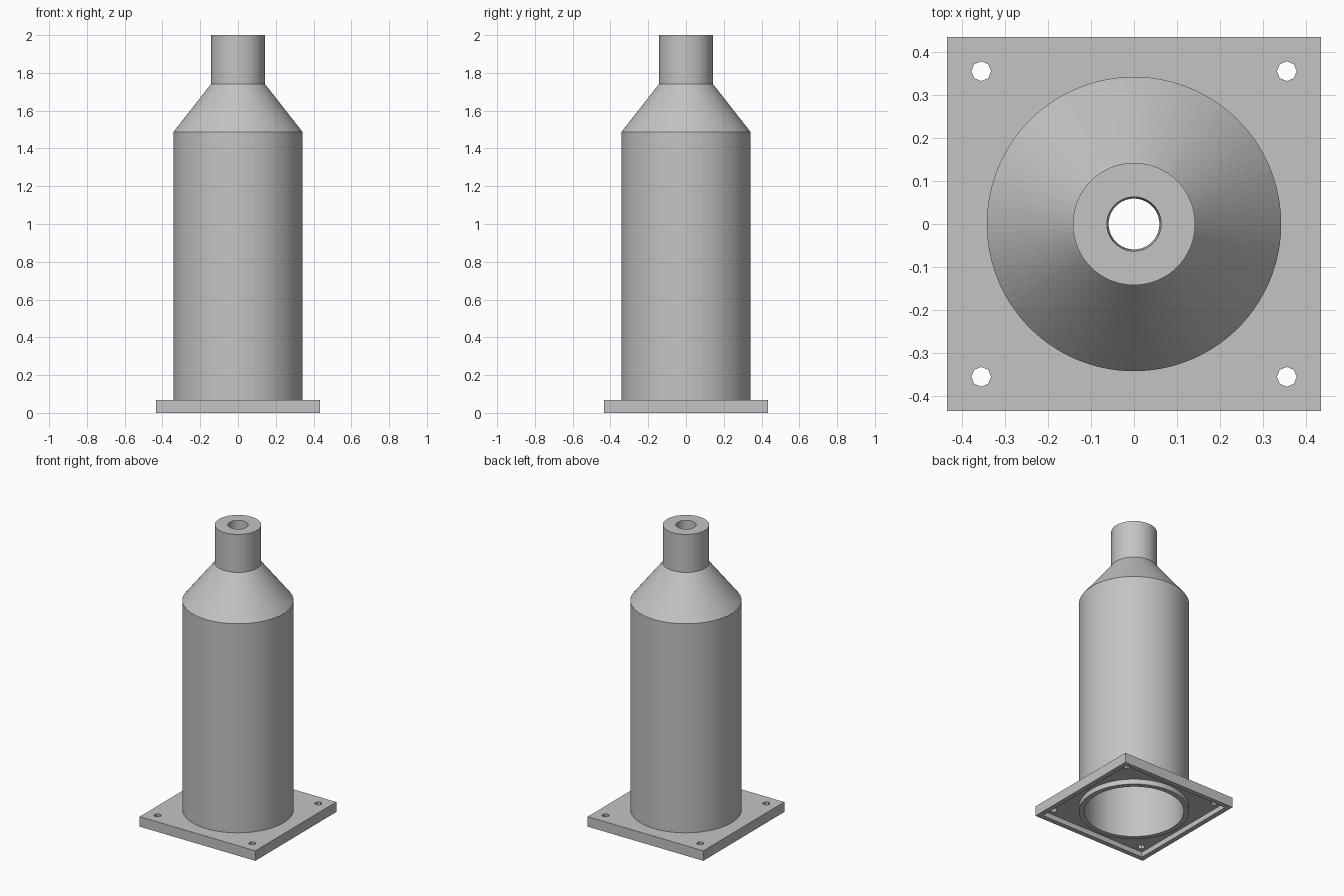
import bpy
import bmesh
from math import tau
from mathutils import Matrix

if "Cube" in bpy.data.objects:
    bpy.data.objects.remove(bpy.data.objects["Cube"])

SEGMENTS = 100
HALF = 0.434      # half width of the base plate
PLATE_TOP = 0.068
RECESS = 0.035    # depth of the hollow under the plate
WALL = 0.033
BODY_R, NECK_R, BORE_R = 0.342, 0.142, 0.062

grey = bpy.data.materials.new("light grey")
grey.use_nodes = True
colour = (0.55, 0.55, 0.55, 1)
grey.diffuse_color = colour
grey.node_tree.nodes["Principled BSDF"].inputs["Base Color"].default_value = colour


def make_object(name, bm):
    bmesh.ops.recalc_face_normals(bm, faces=bm.faces)
    mesh = bpy.data.meshes.new(name)
    bm.to_mesh(mesh)
    bm.free()
    mesh.materials.append(grey)
    obj = bpy.data.objects.new(name, mesh)
    bpy.context.collection.objects.link(obj)
    return obj


def box(name, half, z0, z1):
    bm = bmesh.new()
    bmesh.ops.create_cube(bm, size=1, matrix=Matrix.Translation((0, 0, (z0 + z1) / 2))
                          @ Matrix.Diagonal((2 * half, 2 * half, z1 - z0, 1)))
    return make_object(name, bm)


def cylinder(name, x, y, radius, sides):
    bm = bmesh.new()
    bmesh.ops.create_cone(bm, cap_ends=True, segments=sides, radius1=radius,
                          radius2=radius, depth=0.4, matrix=Matrix.Translation((x, y, 0)))
    return make_object(name, bm)


def lathe(name, profile):
    bm = bmesh.new()
    ring = [bm.verts.new((r, 0, z)) for r, z in profile]
    edges = [bm.edges.new((a, b)) for a, b in zip(ring, ring[1:] + ring[:1])]
    bmesh.ops.spin(bm, geom=ring + edges, cent=(0, 0, 0), axis=(0, 0, 1),
                   angle=tau, steps=SEGMENTS, use_merge=False)
    bmesh.ops.remove_doubles(bm, verts=bm.verts, dist=0.0001)
    return make_object(name, bm)


def cut(target, cutter):
    mod = target.modifiers.new("cut", 'BOOLEAN')
    mod.operation = 'DIFFERENCE'
    mod.solver = 'EXACT'
    mod.object = cutter
    cutter.hide_render = True
    bpy.context.view_layer.objects.active = target
    bpy.ops.object.modifier_apply(modifier=mod.name)
    bpy.data.objects.remove(cutter)


# Base plate: shallow tray open below, with a central opening and bolt holes
plate = box("base_plate", HALF, 0, PLATE_TOP)
cut(plate, box("recess_cutter", HALF - WALL, -0.1, RECESS))
cut(plate, cylinder("opening_cutter", 0, 0, BODY_R - WALL / 2, SEGMENTS))
for sx in (-1, 1):
    for sy in (-1, 1):
        cut(plate, cylinder("bolt_cutter", sx * 0.355, sy * 0.355, 0.023, 8))

# Hollow bottle-shaped body: tube, sloping shoulder and thick bored neck
inner = BODY_R - WALL
lathe("body_and_neck", [
    (inner, 0), (BODY_R, 0), (BODY_R, 1.487), (NECK_R, 1.742), (NECK_R, 2),
    (BORE_R + 0.001, 2), (BORE_R - 0.003, 1.742), (inner, 1.487)])
